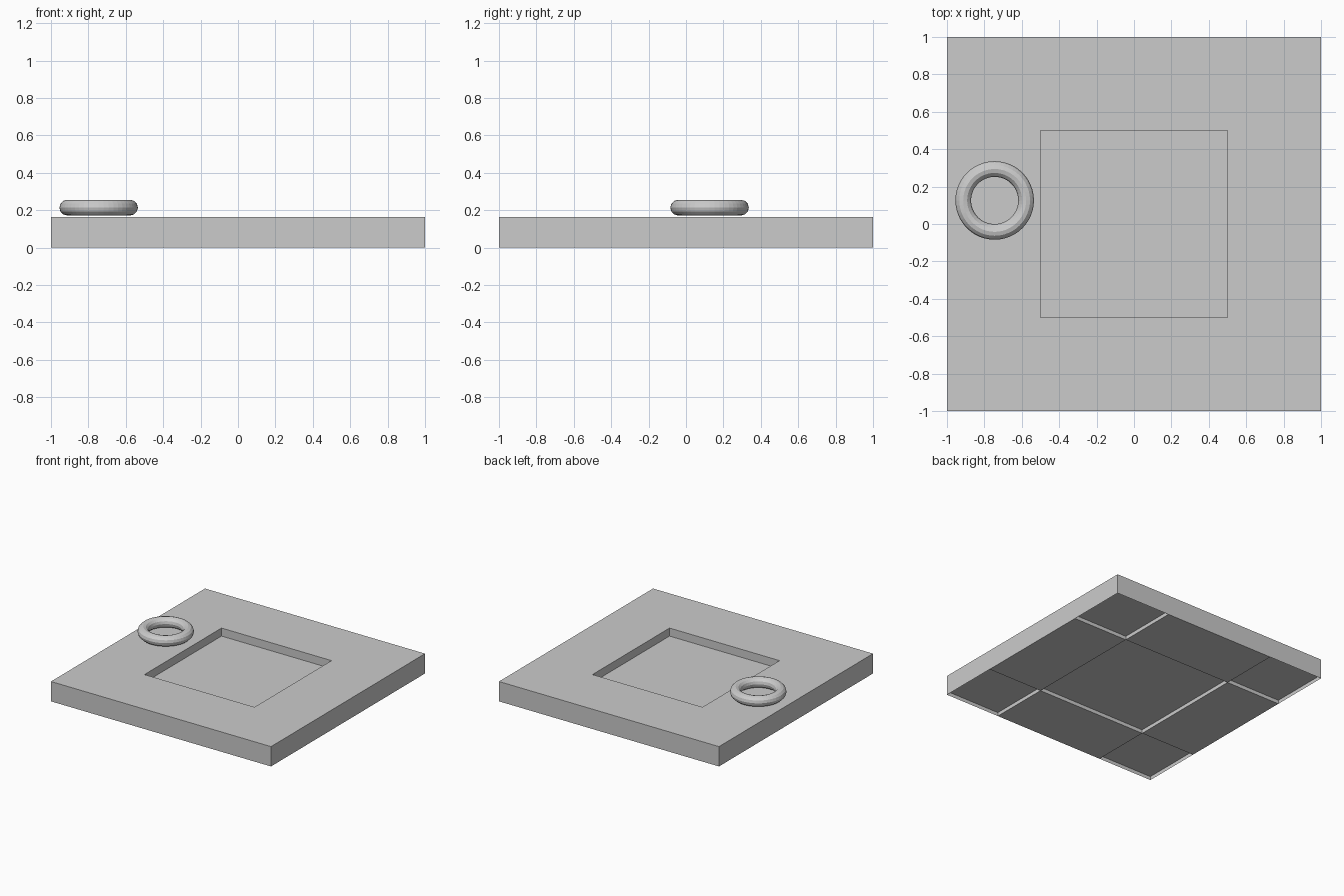
import bpy, bmesh

if "Cube" in bpy.data.objects:
    bpy.data.objects.remove(bpy.data.objects["Cube"])

TOP, FLOOR, RECESS = 0.163, 0.097, 0.03
G = [-1.0, -0.5, 0.5, 1.0]   # grid lines of the 3 x 3 slab

bm = bmesh.new()


def quad(*pts):
    bm.faces.new([bm.verts.new(p) for p in pts])


def wall(a, b, z0, z1):
    """Upright face from a to b; faces right of the direction a -> b."""
    quad((*a, z0), (*b, z0), (*b, z1), (*a, z1))


# top and underside cells: sunken centre, shallow recesses below corners and centre
for i in range(3):
    for j in range(3):
        x0, x1, y0, y1 = G[i], G[i + 1], G[j], G[j + 1]
        recessed = (i + j) % 2 == 0
        t = FLOOR if i == j == 1 else TOP
        b = RECESS if recessed else 0.0
        quad((x0, y0, t), (x1, y0, t), (x1, y1, t), (x0, y1, t))
        quad((x0, y0, b), (x0, y1, b), (x1, y1, b), (x1, y0, b))
        ring = [(x0, y0), (x1, y0), (x1, y1), (x0, y1)]
        for p, q in zip(ring, ring[1:] + ring[:1]):
            outer = any(p[k] == q[k] and abs(p[k]) == 1 for k in (0, 1))
            if outer:                       # slab side
                wall(p, q, 0, TOP)
            elif recessed:                  # step under the slab
                wall(q, p, 0, RECESS)
            if i == j == 1:                 # walls of the top pocket
                wall(q, p, FLOOR, TOP)

bmesh.ops.remove_doubles(bm, verts=bm.verts, dist=1e-4)
# join the coplanar top faces around the pocket
mesh = bpy.data.meshes.new("slab")
bm.to_mesh(mesh)
bm.free()
slab = bpy.data.objects.new("slab", mesh)
bpy.context.collection.objects.link(slab)

# ring lying on the slab
bpy.ops.mesh.primitive_torus_add(major_radius=0.168, minor_radius=0.042,
                                 major_segments=48, minor_segments=12,
                                 location=(-0.745, 0.126, 0.214))
bpy.context.object.name = "ring"
